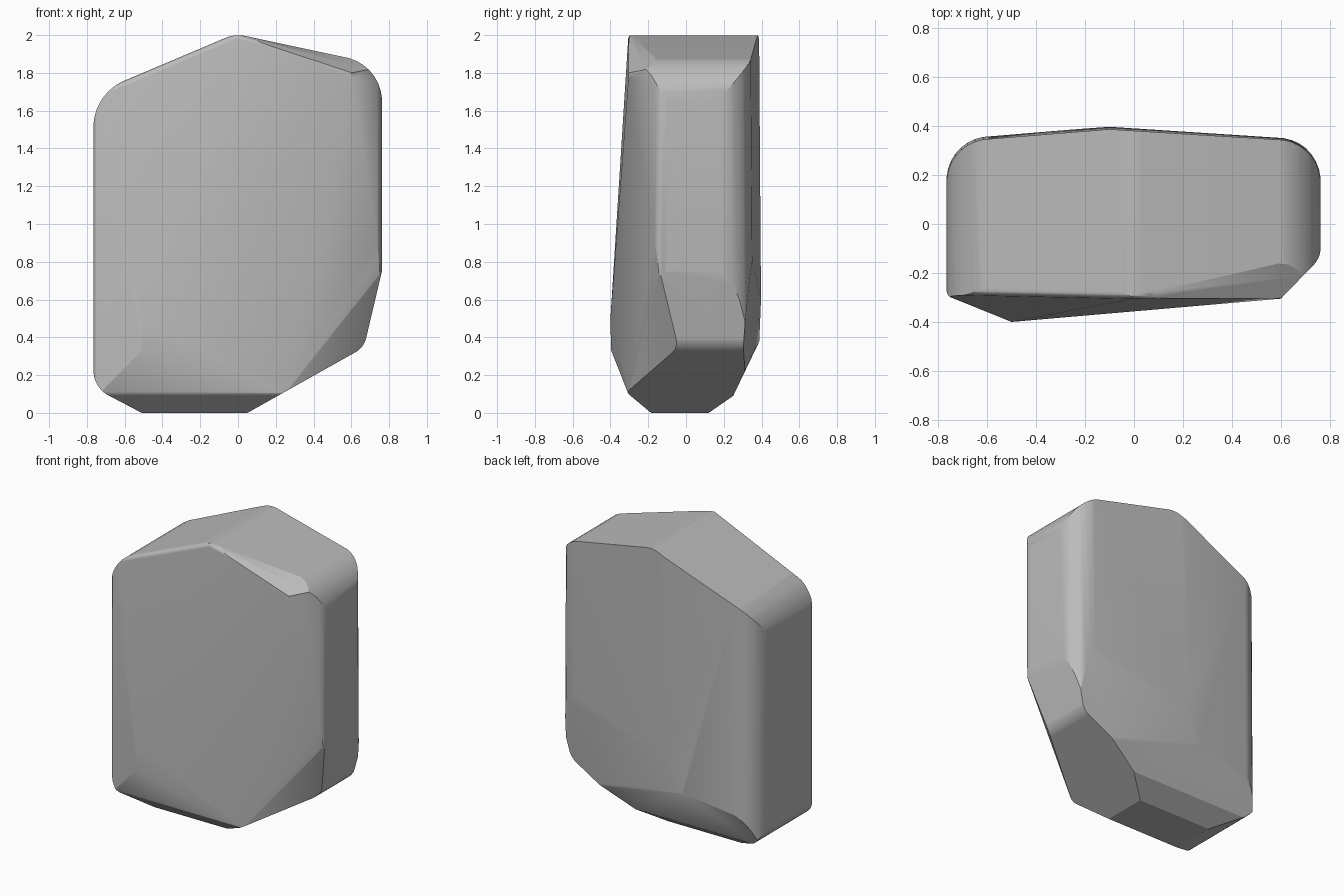
import bpy
import bmesh
import math
from mathutils import Vector

if "Cube" in bpy.data.objects:
    bpy.data.objects.remove(bpy.data.objects["Cube"], do_unlink=True)

CENTRE = Vector((0, 0, 1))


def through(a, b, c):
    """Outward plane (normal, distance) through three points."""
    a, b, c = Vector(a), Vector(b), Vector(c)
    n = (b - a).cross(c - a).normalized()
    if n.dot(a - CENTRE) < 0:
        n = -n
    return n, n.dot(a)


def along_y(x1, z1, x2, z2):
    return through((x1, 0, z1), (x2, 0, z2), (x1, 1, z1))


def along_x(y1, z1, y2, z2):
    return through((0, y1, z1), (0, y2, z2), (1, y1, z1))


def rounding(p, q, radius, steps=8):
    """Planes that roll a cylinder of the given radius along an edge."""
    (n1, d1), (n2, d2) = p, q
    k = n1.dot(n2)
    e1, e2 = d1 - radius, d2 - radius
    axis = (n1 * (e1 - k * e2) + n2 * (e2 - k * e1)) / (1 - k * k)
    result = []
    for i in range(1, steps):
        n = n1.slerp(n2, i / steps) if hasattr(n1, "slerp") else n1
        result.append((n, n.dot(axis) + radius))
    return result


# Sides and top
left = along_y(-.765, 0, -.765, 1)
right = along_y(.762, 0, .762, 1)
top_left = along_y(-.06, 1.988, -.58, 1.768)
top_right = along_y(.05, 1.993, .57, 1.882)

# Base
bottom = along_y(-1, 0, 1, 0)
foot_left = along_y(-.51, 0, -.70, .1)
foot_right = along_y(.05, 0, .62, .32)
low_right = along_y(.762, .75, .67, .36)
foot_front = along_x(-.305, .1, -.185, 0)
foot_back = along_x(.25, .09, .12, 0)

# Back, with a faint vertical ridge
ridge = (-.1, .397, .6)
back_left = through(ridge, (-.1, .387, 2), (-.6, .355, .6))
back_right = through(ridge, (-.1, .387, 2), (.6, .353, .6))
back_low = through((-.1, .373, .34), ridge, (.6, .333, .6))
back_under = along_x(.37, .34, .25, .09)

# Chipped front
bulge, chin = (-.5, -.4, .5), (-.5, -.4, .34)
peak, brow = (0, -.305, 2), (.6, -.305, 1.77)
shoulder, toe = (-.76, -.295, 1.6), (.25, -.305, .1)
hip = (.76, -.14, .75)
front_upper = through(bulge, peak, brow)
front_lower = through(bulge, brow, toe)
front_left = through(bulge, chin, shoulder)
front_corner = through(bulge, shoulder, peak)
front_chin = through(chin, (-.7, -.305, .1), toe)
chip_upper = through(brow, hip, (.76, -.14, 1.6))
chip_front = through(brow, hip, toe)
chip_low = through(hip, toe, (.68, -.04, .37))
chip_top = through(peak, (.6, -.305, 1.8), (.57, -.17, 1.88))

planes = [left, right, top_left, top_right, bottom, foot_left, foot_right,
          low_right, foot_front, foot_back, back_left, back_right, back_low,
          back_under, front_upper, front_lower, front_left, front_corner,
          front_chin, chip_upper, chip_front, chip_low, chip_top]

# Rolled edges
for p, q, radius in [
        (left, top_left, .27), (top_left, top_right, .18),
        (top_right, right, .24), (left, foot_left, .15),
        (left, back_left, .18), (right, back_right, .18),
        (right, chip_upper, .1), (low_right, foot_right, .12),
        (front_corner, top_left, .035), (front_upper, top_right, .03),
        (front_left, left, .03), (back_low, back_under, .06),
        (front_chin, foot_front, .05)]:
    planes += rounding(p, q, radius)

# Cut the stone from a block
bm = bmesh.new()
bmesh.ops.create_cube(bm, size=4)
for n, d in planes:
    bmesh.ops.bisect_plane(bm, geom=bm.verts[:] + bm.edges[:] + bm.faces[:],
                           dist=1e-5, plane_co=n * d, plane_no=n,
                           clear_outer=True)
    rim = [e for e in bm.edges if e.is_boundary]
    if rim:
        bmesh.ops.holes_fill(bm, edges=rim, sides=0)
bmesh.ops.remove_doubles(bm, verts=bm.verts[:], dist=.001)
bmesh.ops.recalc_face_normals(bm, faces=bm.faces[:])

mesh = bpy.data.meshes.new("stone")
bm.to_mesh(mesh)
bm.free()
stone = bpy.data.objects.new("stone", mesh)
bpy.context.collection.objects.link(stone)

grey = bpy.data.materials.new("stone grey")
grey.use_nodes = True
colour = (.5, .5, .5, 1)
grey.diffuse_color = colour
grey.node_tree.nodes["Principled BSDF"].inputs["Base Color"].default_value = colour
mesh.materials.append(grey)

# Soft rolled edges, flat facets
bpy.context.view_layer.objects.active = stone
stone.select_set(True)
bpy.ops.object.shade_smooth_by_angle(angle=math.radians(25))
weighted = stone.modifiers.new("flat_facets", "WEIGHTED_NORMAL")
weighted.keep_sharp = True
